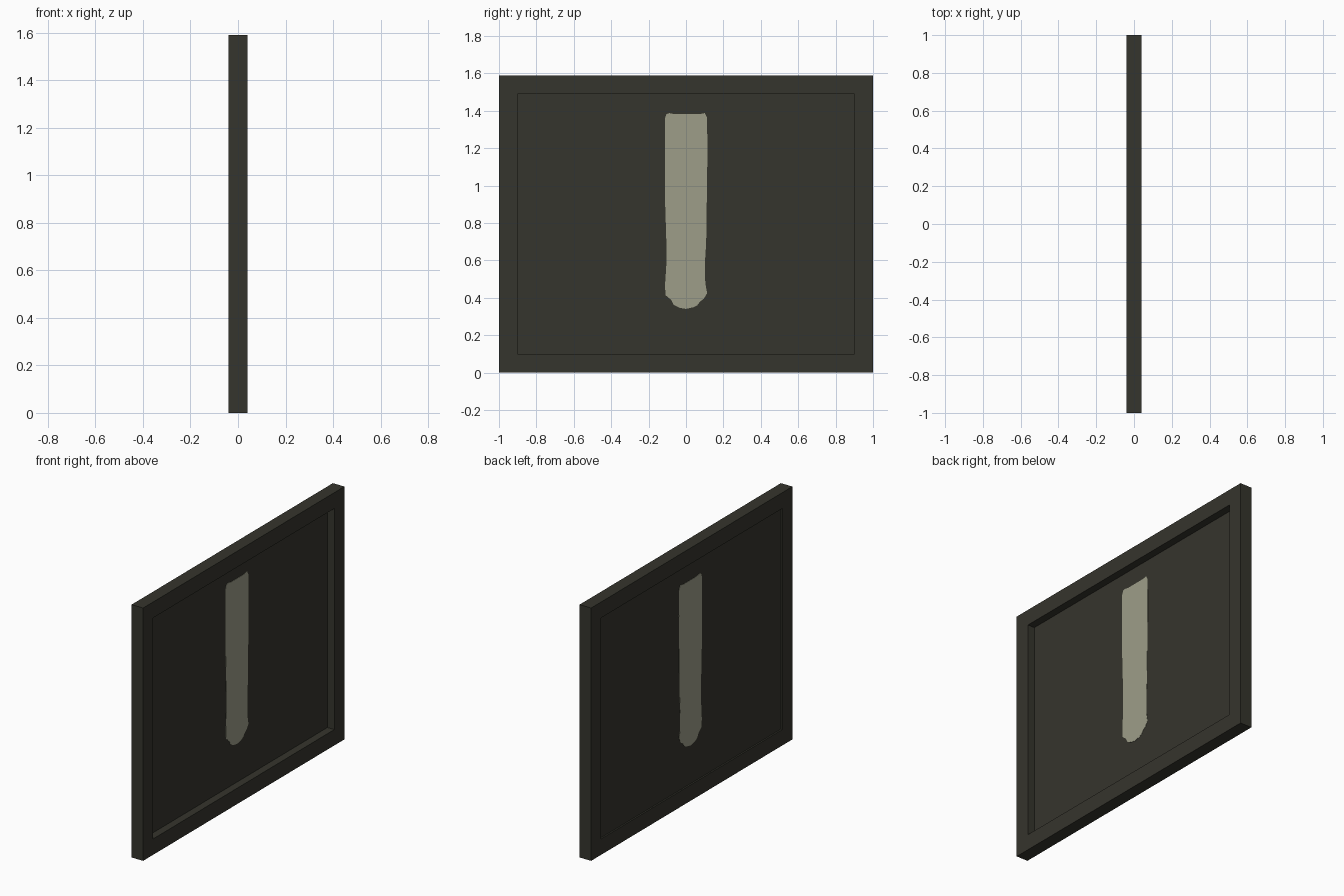
import bpy, bmesh
from mathutils import Matrix, Vector

if "Cube" in bpy.data.objects:
    bpy.data.objects.remove(bpy.data.objects["Cube"])

W, H, T, BORDER = 2.0, 1.59, 0.08, 0.1
FRONT_X, BACK_X = -0.008, -0.03      # panel surfaces inside the frame


def material(name, rgb):
    m = bpy.data.materials.new(name)
    m.diffuse_color = (*rgb, 1)
    m.use_nodes = True
    m.node_tree.nodes["Principled BSDF"].inputs["Base Color"].default_value = m.diffuse_color
    return m


def add_object(name, bm, mat):
    bmesh.ops.recalc_face_normals(bm, faces=bm.faces)
    mesh = bpy.data.meshes.new(name)
    bm.to_mesh(mesh)
    bm.free()
    mesh.materials.append(mat)
    ob = bpy.data.objects.new(name, mesh)
    bpy.context.collection.objects.link(ob)
    return ob


dark = material("dark olive", (0.036, 0.035, 0.026))
pale = material("pale grey green", (0.34, 0.34, 0.25))

# Framed panel: a slab with both broad faces inset and sunk to different depths
bm = bmesh.new()
bmesh.ops.create_cube(bm, size=1, matrix=Matrix.Translation((0, 0, H / 2))
                      @ Matrix.Diagonal((T, W, H, 1)))
for side, depth_x in ((1, FRONT_X), (-1, BACK_X)):
    bm.normal_update()
    face = max(bm.faces, key=lambda f: side * f.calc_center_median().x)
    bmesh.ops.inset_region(bm, faces=[face], thickness=BORDER, use_even_offset=True)
    # extrude keeps a crisp wall between border and panel
    new = bmesh.ops.extrude_discrete_faces(bm, faces=[face])["faces"][0]
    for v in new.verts:
        v.co.x = depth_x
add_object("framed_panel", bm, dark)

# Painted stripe: thin plate showing on both sides of the panel
outline = [(-0.105, 1.382), (-0.113, 1.36), (-0.113, 0.95), (-0.105, 0.7),
           (-0.105, 0.58), (-0.112, 0.47), (-0.11, 0.415), (-0.08, 0.39),
           (-0.065, 0.362), (-0.035, 0.347), (0, 0.341), (0.04, 0.35),
           (0.06, 0.36), (0.075, 0.38), (0.095, 0.395), (0.113, 0.425),
           (0.103, 0.48), (0.102, 0.6), (0.108, 0.7), (0.115, 1.2),
           (0.112, 1.365), (0.1, 1.388), (0.07, 1.382), (-0.06, 1.382),
           (-0.09, 1.388)]
for name, x, step in (("stripe_front", FRONT_X, 0.0015), ("stripe_back", BACK_X, -0.0015)):
    bm = bmesh.new()
    face = bm.faces.new([bm.verts.new((x, y, z)) for y, z in outline])
    ext = bmesh.ops.extrude_face_region(bm, geom=[face])["geom"]
    bmesh.ops.translate(bm, vec=Vector((step, 0, 0)),
                        verts=[g for g in ext if isinstance(g, bmesh.types.BMVert)])
    add_object(name, bm, pale)
